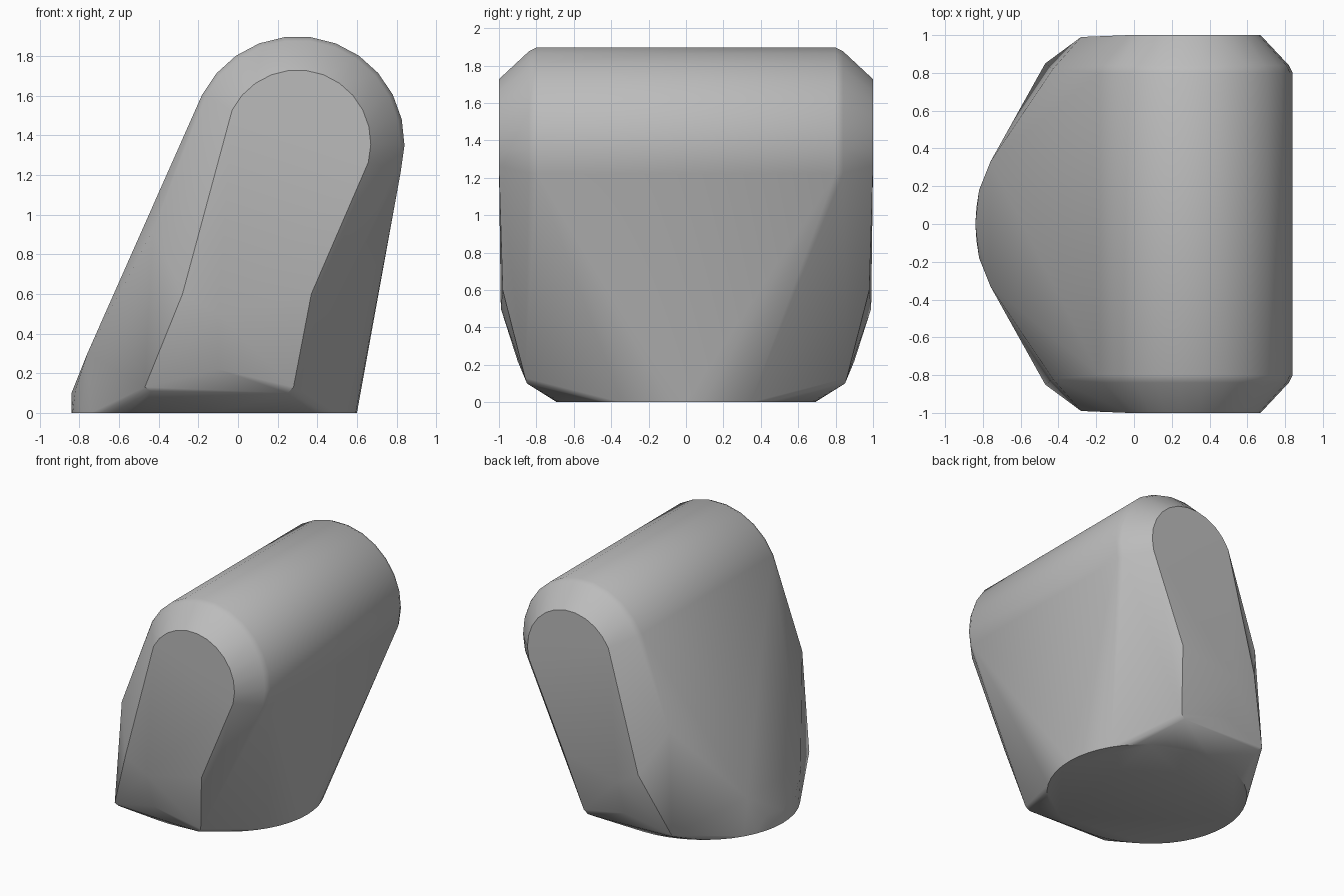
import bpy, bmesh
from math import cos, sin, radians, pi

old = bpy.data.objects.get("Cube")
if old:
    bpy.data.objects.remove(old)

grey = bpy.data.materials.new("plain grey")
grey.use_nodes = True
colour = (0.5, 0.5, 0.5, 1)
grey.diffuse_color = colour
grey.node_tree.nodes["Principled BSDF"].inputs["Base Color"].default_value = colour

points = []

# Round foot with a short upright lip on its low side
for i in range(48):
    a = 2 * pi * i / 48
    points.append((-0.12 + 0.72 * cos(a), 0.69 * sin(a), 0))
for y, x, z in ((0, -0.84, 0.1), (0.18, -0.82, 0.12), (0.33, -0.76, 0.3)):
    points += [(x, y, z), (x, -y, z)]

# Rounded top bar with bevelled ends
for radius, y in ((0.54, 0.8), (0.52, 0.84), (0.39, 0.975), (0.37, 1.0)):
    for i in range(13):
        a = radians(-15 + 14 * i)
        x, z = 0.3 + radius * cos(a), 1.36 + radius * sin(a)
        points += [(x, y, z), (x, -y, z)]

# Lower corners and lower rim of the flat end faces
for x, y, z in ((-0.47, 0.85, 0.13), (-0.44, 0.84, 0.11),
                (0.25, 0.85, 0.10), (0.28, 0.86, 0.13),
                (-0.1, 0.9, 0.22), (-0.43, 0.82, 0.92),
                (-0.28, 0.99, 0.6), (-0.1, 0.99, 0.5),
                (0.37, 0.98, 0.6), (0.46, 0.985, 0.87)):
    points += [(x, y, z), (x, -y, z)]

# Wrap one convex skin around the foot, bar and corners
bm = bmesh.new()
for p in points:
    bm.verts.new(p)
bmesh.ops.convex_hull(bm, input=bm.verts[:])
loose = [v for v in bm.verts if not v.link_faces]
bmesh.ops.delete(bm, geom=loose, context='VERTS')
bmesh.ops.dissolve_limit(bm, angle_limit=radians(0.5), verts=bm.verts[:], edges=bm.edges[:])
bmesh.ops.recalc_face_normals(bm, faces=bm.faces[:])
mesh = bpy.data.meshes.new("slanted_body")
bm.to_mesh(mesh)
bm.free()
mesh.materials.append(grey)

body = bpy.data.objects.new("slanted_body", mesh)
bpy.context.collection.objects.link(body)
bpy.context.view_layer.objects.active = body
body.select_set(True)
bpy.ops.object.shade_smooth_by_angle(angle=radians(30))
